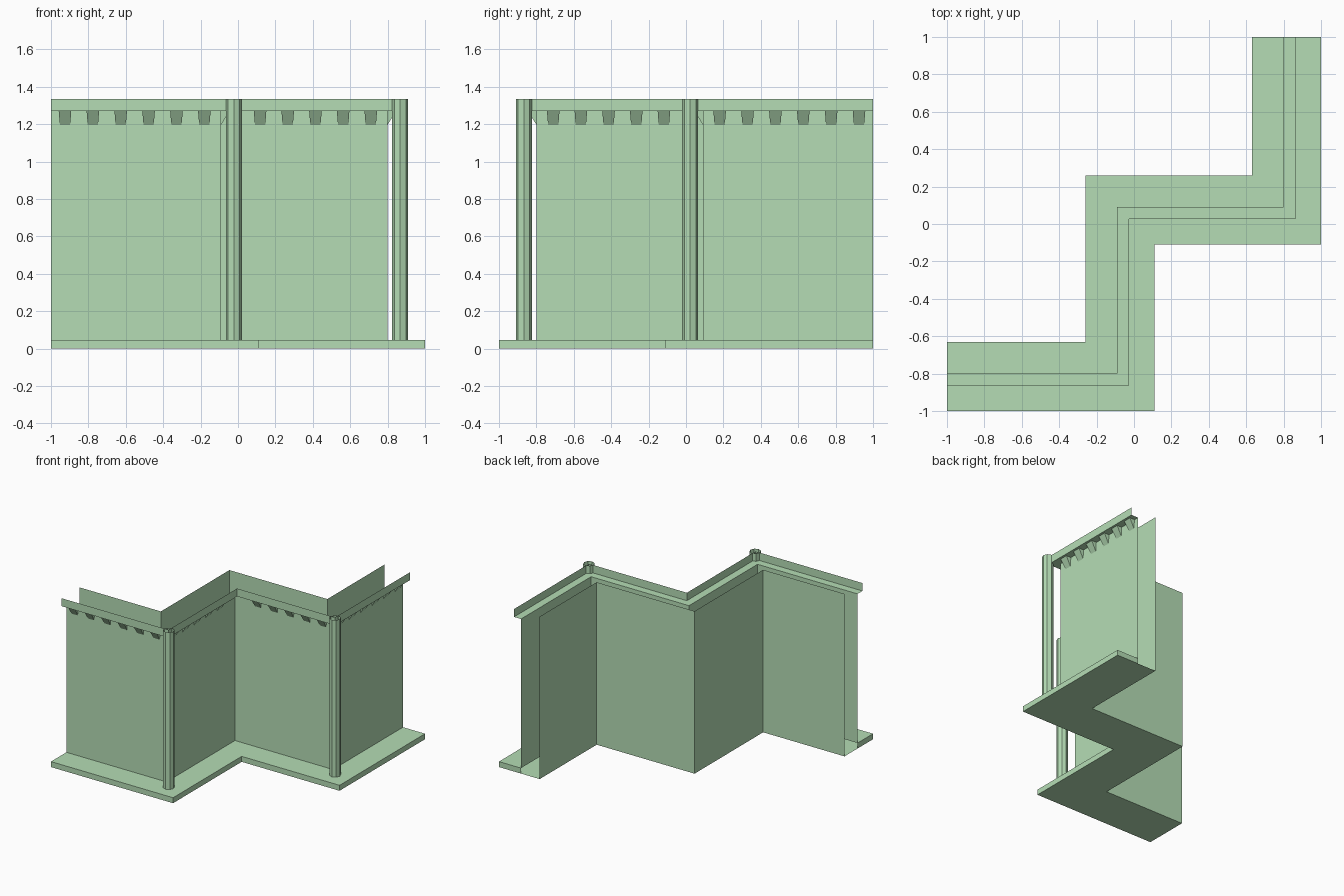
import bpy, math

if "Cube" in bpy.data.objects:
    bpy.data.objects.remove(bpy.data.objects["Cube"])

mat = bpy.data.materials.new("green")
mat.diffuse_color = (0.46, 0.72, 0.46, 1)
mat.use_nodes = True
mat.node_tree.nodes["Principled BSDF"].inputs["Base Color"].default_value = mat.diffuse_color
TOP, SOFFIT, PLINTH = 1.335, 1.27, 0.045


def make(name, verts, faces):
    mesh = bpy.data.meshes.new(name)
    mesh.from_pydata(verts, [], faces)
    mesh.materials.append(mat)
    obj = bpy.data.objects.new(name, mesh)
    bpy.context.collection.objects.link(obj)
    return obj


def path(d, z):
    """Zigzag plan line set back by d from the front edge."""
    return [(-1, -1 + d, z), (0.11 - d, -1 + d, z), (0.11 - d, -0.11 + d, z),
            (1 - d, -0.11 + d, z), (1 - d, 1, z)]


def sweep(name, profile, caps=False):
    """Sweep a (setback, height) profile along the mitred zigzag."""
    verts = [p for d, z in profile for p in path(d, z)]
    faces = [(r * 5 + i, r * 5 + i + 1, r * 5 + i + 6, r * 5 + i + 5)
             for r in range(len(profile) - 1) for i in range(4)]
    if caps:
        rows = range(len(profile))
        faces += [[r * 5 for r in rows], [r * 5 + 4 for r in reversed(rows)]]
    return make(name, verts, faces)


# Floor slab: visible plinth with end caps, plus the underside below the cavity
sweep("plinth", [(0.2, 0), (0, 0), (0, PLINTH), (0.2, PLINTH)], caps=True)
sweep("cavity_floor", [(0.37, 0), (0.2, 0)])

# Wall sheets and the cornice with its soffit
sweep("front_wall", [(0.2, PLINTH), (0.2, SOFFIT)])
sweep("cornice", [(0.2, SOFFIT), (0.137, SOFFIT), (0.137, TOP)])
sweep("back_wall", [(0.37, TOP), (0.37, 0)])


# Wedge brackets under the soffit
def bracket(name, x, y, angle):
    v = [(-0.0275, 0, 1.197), (0.0275, 0, 1.197),
         (0.0335, -0.044, SOFFIT), (-0.0335, -0.044, SOFFIT),
         (-0.0335, 0, SOFFIT), (0.0335, 0, SOFFIT)]
    obj = make(name, v, [(0, 1, 2, 3), (0, 3, 4), (1, 5, 2)])
    obj.location = (x, y, 0)
    obj.rotation_euler.z = angle


for i in range(6):
    a = 0.925 - i * 0.149
    bracket(f"front_bracket_{i}", -a, -0.8, 0)
    bracket(f"side_bracket_{i}", 0.8, a, math.pi / 2)
for i in range(5):
    a = 0.71 - i * 0.148
    bracket(f"inner_front_bracket_{i}", a, 0.09, 0)
    bracket(f"inner_side_bracket_{i}", -0.09, -a, math.pi / 2)

# Octagonal open pipes at the two outer corners
for i, (x, y) in enumerate([(-0.022, -0.867), (0.867, 0.022)]):
    bpy.ops.mesh.primitive_cylinder_add(
        vertices=8, radius=0.043, depth=TOP - PLINTH, end_fill_type='NOTHING',
        location=(x, y, (TOP + PLINTH) / 2))
    pipe = bpy.context.object
    pipe.name = f"corner_post_{i}"
    pipe.data.materials.append(mat)
